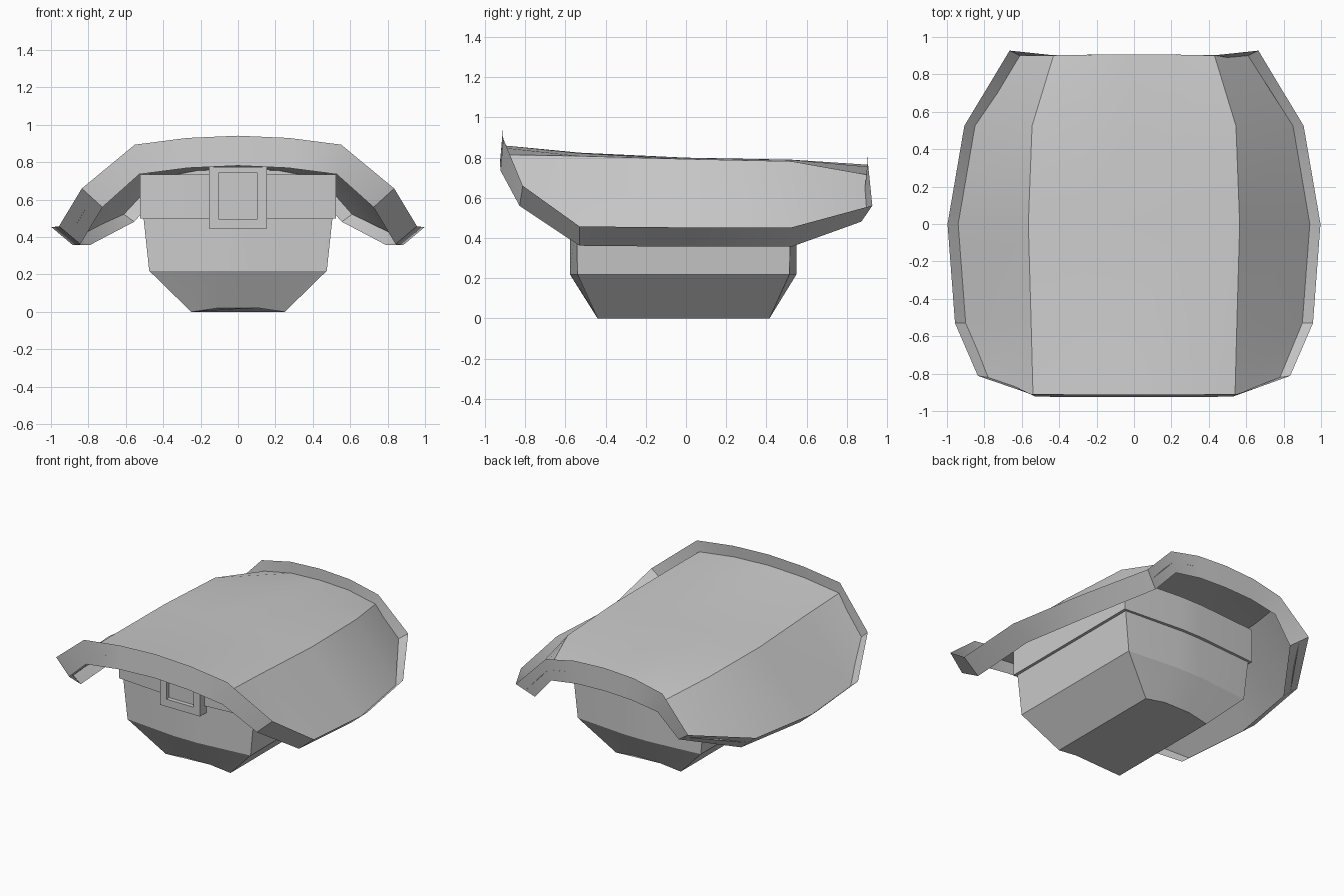
import bpy

if "Cube" in bpy.data.objects:
    bpy.data.objects.remove(bpy.data.objects["Cube"])


def make(name, verts, faces, smooth=True):
    me = bpy.data.meshes.new(name)
    me.from_pydata(verts, [], faces)
    me.update()
    ob = bpy.data.objects.new(name, me)
    bpy.context.collection.objects.link(ob)
    bpy.ops.object.select_all(action='DESELECT')
    bpy.context.view_layer.objects.active = ob
    ob.select_set(True)
    if smooth:
        bpy.ops.object.shade_smooth_by_angle(angle=0.5)
    return ob


def loft(name, rings):
    """Closed stack of equal-sized rings with capped ends."""
    n = len(rings[0])
    verts = [p for r in rings for p in r]
    faces = [(k * n + i, k * n + (i + 1) % n, (k + 1) * n + (i + 1) % n, (k + 1) * n + i)
             for k in range(len(rings) - 1) for i in range(n)]
    faces += [tuple(range(n))[::-1], tuple(range(len(verts) - n, len(verts)))]
    return make(name, verts, faces)


# Roof sheet: each row runs from the centre line to the outer edge
rows = [
    [(0, -.918, .862), (.27, -.918, .85), (.54, -.916, .815), (.78, -.82, .61)],
    [(0, -.53, .825), (.28, -.53, .822), (.55, -.53, .808), (.90, -.53, .41)],
    [(0, 0, .80), (.28, 0, .799), (.565, 0, .793), (.94, 0, .405)],
    [(0, .525, .79), (.27, .525, .789), (.545, .525, .782), (.85, .525, .405)],
    [(0, .905, .765), (.22, .905, .755), (.43, .902, .715), (.61, .90, .522)],
]
full = [[(-x, y, z) for x, y, z in r[:0:-1]] + r for r in rows]
cols = len(full[0])
sheet = [p for r in full for p in r]
make("roof_sheet", sheet,
     [(j * cols + i, j * cols + i + 1, (j + 1) * cols + i + 1, (j + 1) * cols + i)
      for j in range(len(full) - 1) for i in range(cols - 1)])

# Rim: a band centred on the sheet edge, standing above and below it
front_off = [(0, .007, .08), (.002, .007, .08), (.012, .007, .079), (.055, .008, .05)]
back_off = [(0, 0, .08), (.008, 0, .078), (.02, .002, .07), (.055, .027, .04)]
side_off = (.057, 0, .048)


def mirrored(half):
    return [(-x, y, z) for x, y, z in half[:0:-1]] + half


loop = list(zip(full[0], mirrored(front_off)))
loop += [(r[-1], side_off) for r in full[1:-1]]
loop += list(zip(full[-1], mirrored(back_off)))[::-1]
loop += [(r[0], (-side_off[0], 0, side_off[2])) for r in full[-2:0:-1]]
n = len(loop)
band = [tuple(a + s * b for a, b in zip(p, o)) for s in (-1, 1) for p, o in loop]
make("roof_rim", band, [(i, (i + 1) % n, n + (i + 1) % n, n + i) for i in range(n)])


# Body and collar: bowed front and back
def ring(w, c, z, zc, yf, yfc, yb, ybc):
    return [(-w, yf, z), (-c, yfc, zc), (c, yfc, zc), (w, yf, z),
            (w, yb, z), (c, ybc, zc), (-c, ybc, zc), (-w, yb, z)]


loft("body", [
    ring(.25, .10, 0, .022, -.44, -.45, .415, .425),
    ring(.475, .09, .22, .22, -.54, -.578, .515, .55),
    ring(.505, .06, .50, .50, -.545, -.578, .52, .55),
])
loft("collar", [
    ring(.525, .08, .50, .50, -.56, -.595, .535, .57),
    ring(.525, .08, .735, .735, -.56, -.595, .535, .57),
])


# Front plate: square frame with a recessed panel
def rect(x, z0, z1, y):
    return [(-x, y, z0), (x, y, z0), (x, y, z1), (-x, y, z1)]


loft("front_plate", [
    rect(.155, .445, .775, -.56),
    rect(.155, .445, .775, -.64),
    rect(.105, .497, .742, -.64),
    rect(.105, .497, .742, -.61),
])
